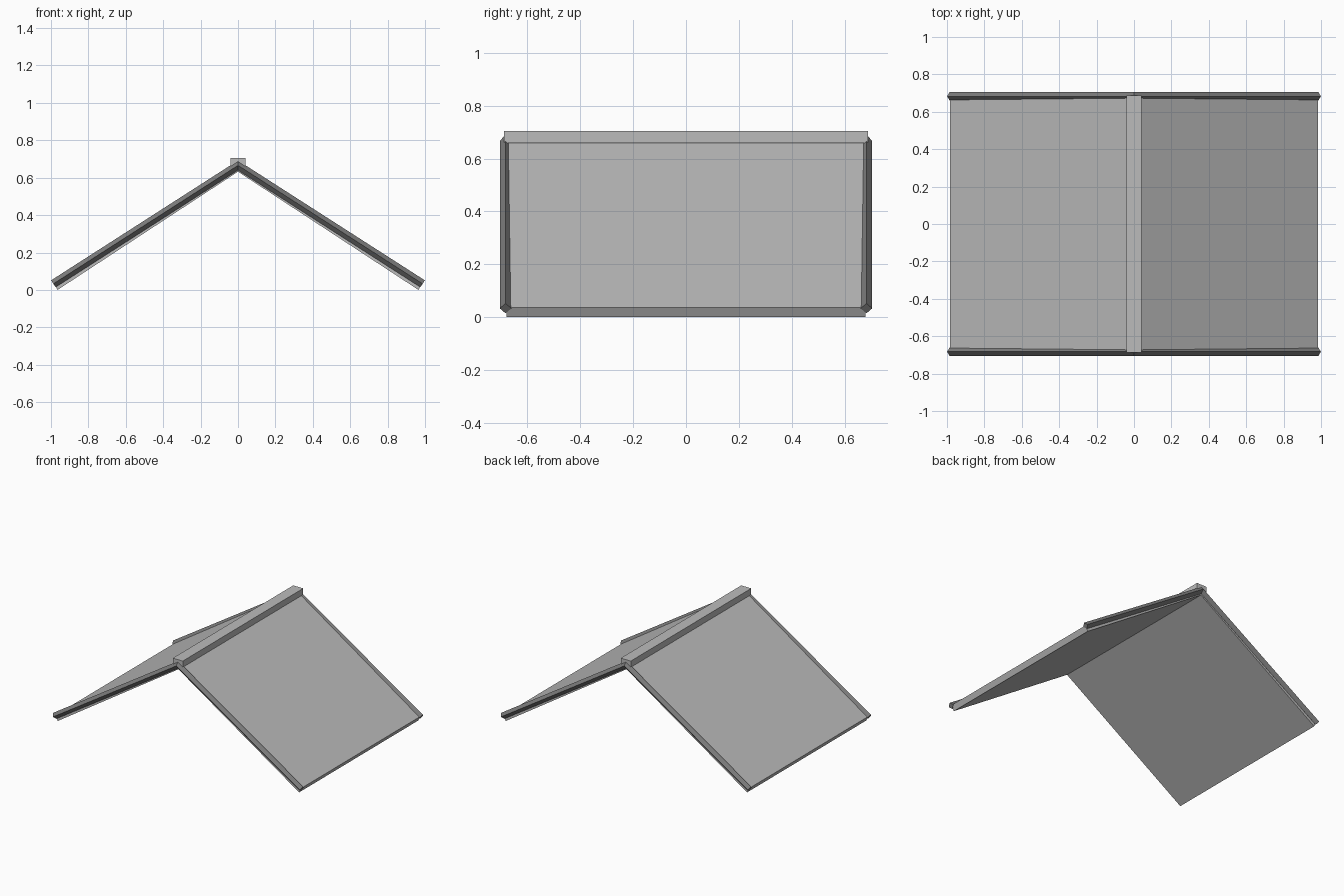
import bpy, bmesh, math
from mathutils import Vector

if "Cube" in bpy.data.objects:
    bpy.data.objects.remove(bpy.data.objects["Cube"])


def material(name, v):
    m = bpy.data.materials.new(name)
    m.diffuse_color = (v, v, v, 1)
    m.use_nodes = True
    m.node_tree.nodes["Principled BSDF"].inputs["Base Color"].default_value = m.diffuse_color
    return m


light_grey = material("light grey", 0.5)
dark_grey = material("dark grey", 0.2)


def loft(name, rings, mat):
    """Solid through a list of matching cross-section rings."""
    bm = bmesh.new()
    rows = [[bm.verts.new(p) for p in ring] for ring in rings]
    n = len(rows[0])
    for a, b in zip(rows, rows[1:]):
        for i in range(n):
            j = (i + 1) % n
            bm.faces.new((a[i], a[j], b[j], b[i]))
    bm.faces.new(rows[0])
    bm.faces.new(rows[-1][::-1])
    bmesh.ops.recalc_face_normals(bm, faces=bm.faces)
    mesh = bpy.data.meshes.new(name)
    bm.to_mesh(mesh)
    bm.free()
    mesh.materials.append(mat)
    ob = bpy.data.objects.new(name, mesh)
    bpy.context.collection.objects.link(ob)
    return ob


def prism(name, profile, half, mat):
    """Extrude an (x, z) profile along y."""
    return loft(name, [[(x, y, z) for x, z in profile] for y in (-half, half)], mat)


# Two sloping roof panels meeting at the ridge
for side, label in ((-1, "left"), (1, "right")):
    profile = [(side * x, z) for x, z in
               ((0, 0.632), (0.965, 0), (0.985, 0.037), (0, 0.68))]
    prism(label + "_roof_panel", profile, 0.68, light_grey)

# Square ridge cap
prism("ridge_cap", [(-0.04, 0.66), (0.04, 0.66), (0.04, 0.705), (-0.04, 0.705)],
      0.688, light_grey)

# Diamond-section poles along the gable edges, mitred at the ridge
R = 0.022
EAVE = Vector((0.987, 0, 0.033))
RIDGE_Z = 0.666
angle = math.atan2(RIDGE_Z - EAVE.z, EAVE.x)
normal = Vector((math.sin(angle), 0, math.cos(angle)))
corners = ((1, 0), (0, 1), (-1, 0), (0, -1))
for y, end in ((-0.683, "front"), (0.683, "back")):
    for side, label in ((-1, "left"), (1, "right")):
        low, high = [], []
        for a, b in corners:
            p = EAVE + normal * (a * R)
            low.append((side * p.x, y + b * R, p.z))
            high.append((0, y + b * R, RIDGE_Z + a * R / math.cos(angle)))
        loft(f"{end}_{label}_gable_pole", [low, high], dark_grey)
